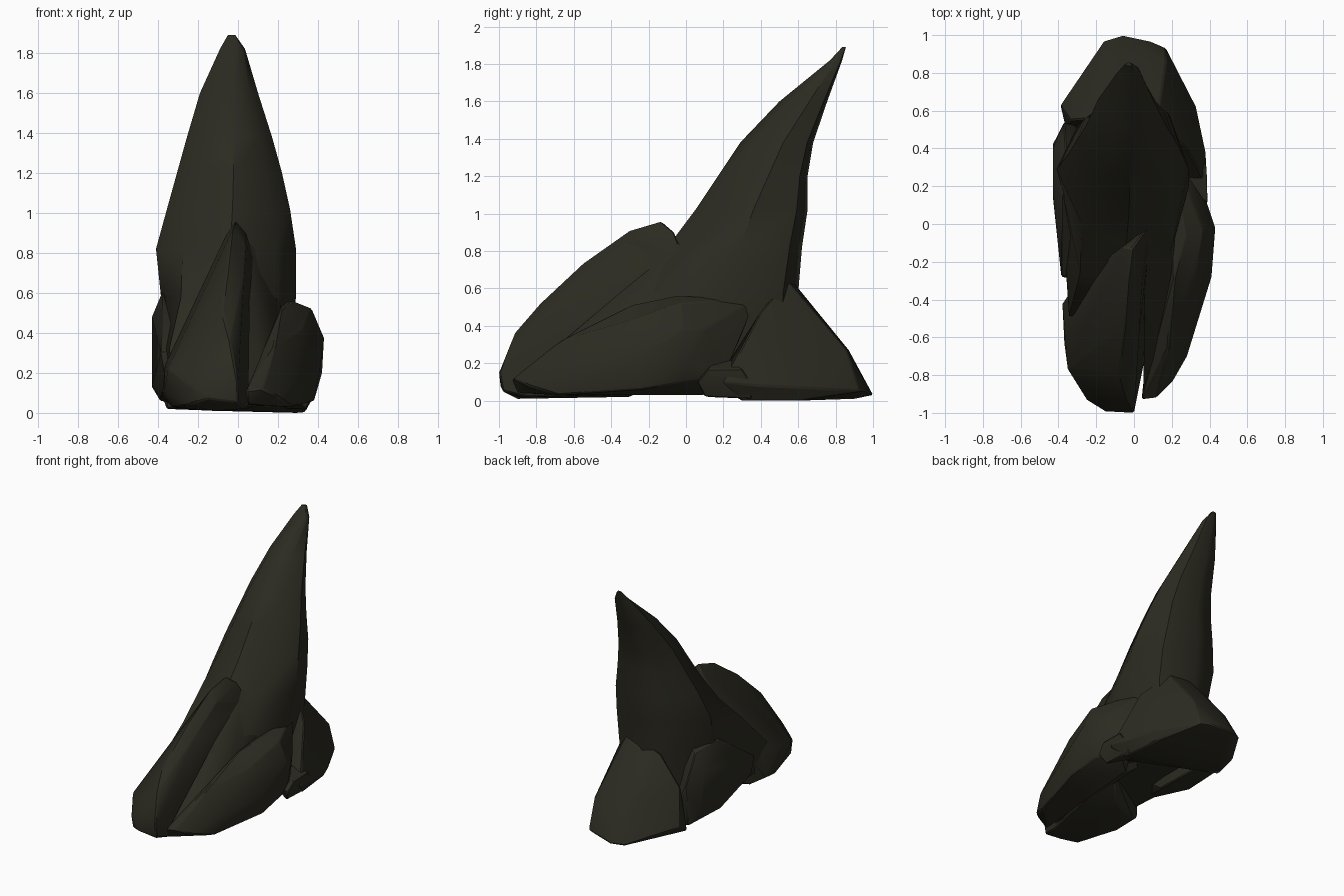
import bpy, bmesh, math

stone = bpy.data.materials.new("dark olive stone")
stone.diffuse_color = (0.025, 0.024, 0.0155, 1)


def finish(bm, name, angle=28, bevel=0.0):
    bmesh.ops.recalc_face_normals(bm, faces=bm.faces[:])
    me = bpy.data.meshes.new(name)
    bm.to_mesh(me)
    bm.free()
    me.materials.append(stone)
    ob = bpy.data.objects.new(name, me)
    bpy.context.collection.objects.link(ob)
    bpy.ops.object.select_all(action='DESELECT')
    ob.select_set(True)
    bpy.context.view_layer.objects.active = ob
    if bevel:
        mod = ob.modifiers.new("worn edges", 'BEVEL')
        mod.width, mod.segments, mod.angle_limit = bevel, 1, math.radians(30)
    bpy.ops.object.shade_smooth_by_angle(angle=math.radians(angle))
    return ob


def boulder(name, pts, bevel=0.008):
    """Faceted rock: convex hull of its corners, with worn edges."""
    bm = bmesh.new()
    vs = [bm.verts.new(p) for p in pts]
    res = bmesh.ops.convex_hull(bm, input=vs)
    junk = [v for v in res["geom_interior"] + res["geom_unused"]
            if isinstance(v, bmesh.types.BMVert)]
    bmesh.ops.delete(bm, geom=list(set(junk)), context='VERTS')
    bmesh.ops.dissolve_limit(bm, angle_limit=math.radians(6),
                             verts=bm.verts[:], edges=bm.edges[:])
    return finish(bm, name, 32, bevel)


# Leaning spire: level, front y, back y, left x, right x, y of widest point,
# and how far the front left corner swells out
levels = [
    (0.12, -0.50, 0.60, -0.36, 0.22, 0.10, 0.85),
    (0.32, -0.50, 0.60, -0.385, 0.26, 0.12, 0.88),
    (0.58, -0.36, 0.60, -0.385, 0.29, 0.20, 0.72),
    (0.82, -0.10, 0.62, -0.41, 0.29, 0.29, 0.64),
    (1.02, 0.05, 0.65, -0.355, 0.26, 0.36, 0.62),
    (1.20, 0.17, 0.65, -0.305, 0.22, 0.44, 0.62),
    (1.38, 0.29, 0.68, -0.255, 0.17, 0.52, 0.62),
    (1.60, 0.50, 0.755, -0.19, 0.10, 0.66, 0.62),
    (1.82, 0.77, 0.835, -0.09, 0.035, 0.80, 0.62),
    (1.89, 0.835, 0.855, -0.05, -0.015, 0.845, 0.62),
]
bm = bmesh.new()
rings = []
for z, yf, yb, xl, xr, yw, fl in levels:
    cx = (xl + xr) / 2 + 0.02
    ring = [(cx, yf), (cx + (xr - cx) * 0.68, yf + (yw - yf) * 0.34),
            (xr, yw), (cx + (xr - cx) * 0.72, yb - (yb - yw) * 0.2),
            (cx - 0.02, yb), (cx + (xl - cx) * 0.70, yb - (yb - yw) * 0.3),
            (xl, yw), (cx + (xl - cx) * fl, yf + (yw - yf) * (0.9 - fl))]
    rings.append([bm.verts.new((x, y, z)) for x, y in ring])
for a, b in zip(rings, rings[1:]):
    for i in range(8):
        j = (i + 1) % 8
        bm.faces.new((a[i], a[j], b[j], b[i]))
bm.faces.new(rings[0])
bm.faces.new(rings[-1])
finish(bm, "leaning_spire", 42)

# Front ridge: tall crest with a steep right wall
boulder("front_ridge", [
    (-0.01, -0.13, 0.96), (0.04, -0.06, 0.90), (-0.06, -0.12, 0.89),
    (-0.03, -0.30, 0.91), (0.04, -0.32, 0.84), (-0.05, -0.55, 0.735),
    (0.03, -0.55, 0.68), (-0.08, -0.78, 0.52), (-0.04, -0.91, 0.37),
    (-0.14, -0.97, 0.22), (0.0, -1.0, 0.15), (0.0, -0.98, 0.05),
    (-0.15, -0.99, 0.07), (-0.25, -0.93, 0.14), (-0.35, -0.77, 0.22),
    (-0.365, -0.60, 0.24), (-0.33, -0.44, 0.31), (-0.37, -0.62, 0.10),
    (-0.38, -0.42, 0.08), (-0.30, -0.30, 0.3), (-0.25, -0.91, 0.04),
    (-0.33, -0.6, 0.03), (-0.28, -0.36, 0.02), (-0.09, -0.30, 0.02),
    (0.09, -0.55, 0.03), (0.10, -0.1, 0.12), (0.03, -0.85, 0.02),
    (-0.12, -0.90, 0.01), (0.09, 0.0, 0.75)])

# Valley between ridge and shoulder, climbing into the spire
boulder("valley_slope", [
    (0.06, -0.04, 0.84), (0.18, 0.06, 0.76), (0.05, -0.88, 0.13),
    (0.11, -0.85, 0.13), (0.20, -0.35, 0.42), (0.06, -0.40, 0.52),
    (0.22, 0.0, 0.58), (0.05, -0.80, 0.04), (0.18, -0.2, 0.06),
    (0.05, 0.1, 0.1), (0.20, 0.2, 0.2)], 0.0)

# Right shoulder: long low rock rising to the back
boulder("right_shoulder", [
    (0.27, -0.06, 0.56), (0.20, 0.38, 0.55), (0.37, -0.03, 0.52),
    (0.43, -0.02, 0.38), (0.21, -0.30, 0.51), (0.33, -0.30, 0.43),
    (0.41, -0.28, 0.22), (0.42, 0.0, 0.20), (0.39, 0.10, 0.38),
    (0.18, -0.66, 0.33), (0.28, -0.70, 0.15), (0.12, -0.92, 0.12),
    (0.04, -0.93, 0.11), (0.20, -0.84, 0.08), (0.05, -0.90, 0.04),
    (0.27, -0.68, 0.03), (0.38, -0.25, 0.06), (0.37, 0.0, 0.10),
    (0.10, -0.45, 0.02), (0.15, 0.1, 0.03), (0.30, 0.2, 0.12)])

# Back foot: broad rock with a slanted back
boulder("back_foot", [
    (-0.02, 0.56, 0.65), (0.12, 0.54, 0.64), (-0.18, 0.56, 0.58),
    (0.17, 0.86, 0.27), (-0.06, 0.87, 0.27), (-0.15, 0.83, 0.27),
    (-0.06, 1.00, 0.03), (-0.16, 0.97, 0.03), (0.08, 0.97, 0.05),
    (0.17, 0.93, 0.05), (0.33, 0.62, 0.07), (0.38, 0.38, 0.08),
    (0.39, 0.20, 0.10), (0.28, 0.40, 0.48), (-0.39, 0.63, 0.10),
    (-0.34, 0.55, 0.36), (-0.36, 0.50, 0.02), (0.33, 0.30, 0.0),
    (0.30, 0.60, 0.0), (-0.10, 0.90, 0.01), (0.20, 0.15, 0.08)])

# Small stone under the right side
boulder("right_pebble", [
    (0.38, 0.06, 0.10), (0.39, 0.12, 0.17), (0.385, 0.30, 0.17),
    (0.37, 0.36, 0.08), (0.34, 0.10, 0.02), (0.34, 0.35, 0.01),
    (0.2, 0.08, 0.15), (0.2, 0.35, 0.02), (0.2, 0.2, 0.25)], 0.006)

# Left buttress: upright slab against the spire
boulder("left_buttress", [
    (-0.38, 0.16, 0.60), (-0.36, 0.40, 0.58), (-0.43, 0.16, 0.48),
    (-0.43, 0.40, 0.46), (-0.43, 0.15, 0.14), (-0.43, 0.42, 0.13),
    (-0.40, 0.02, 0.36), (-0.40, 0.0, 0.13), (-0.37, 0.54, 0.36),
    (-0.37, 0.50, 0.06), (-0.39, 0.15, 0.06), (-0.2, 0.05, 0.04),
    (-0.2, 0.5, 0.03), (-0.2, 0.3, 0.6), (-0.385, -0.28, 0.30),
    (-0.36, -0.28, 0.16), (-0.25, -0.3, 0.3)])
